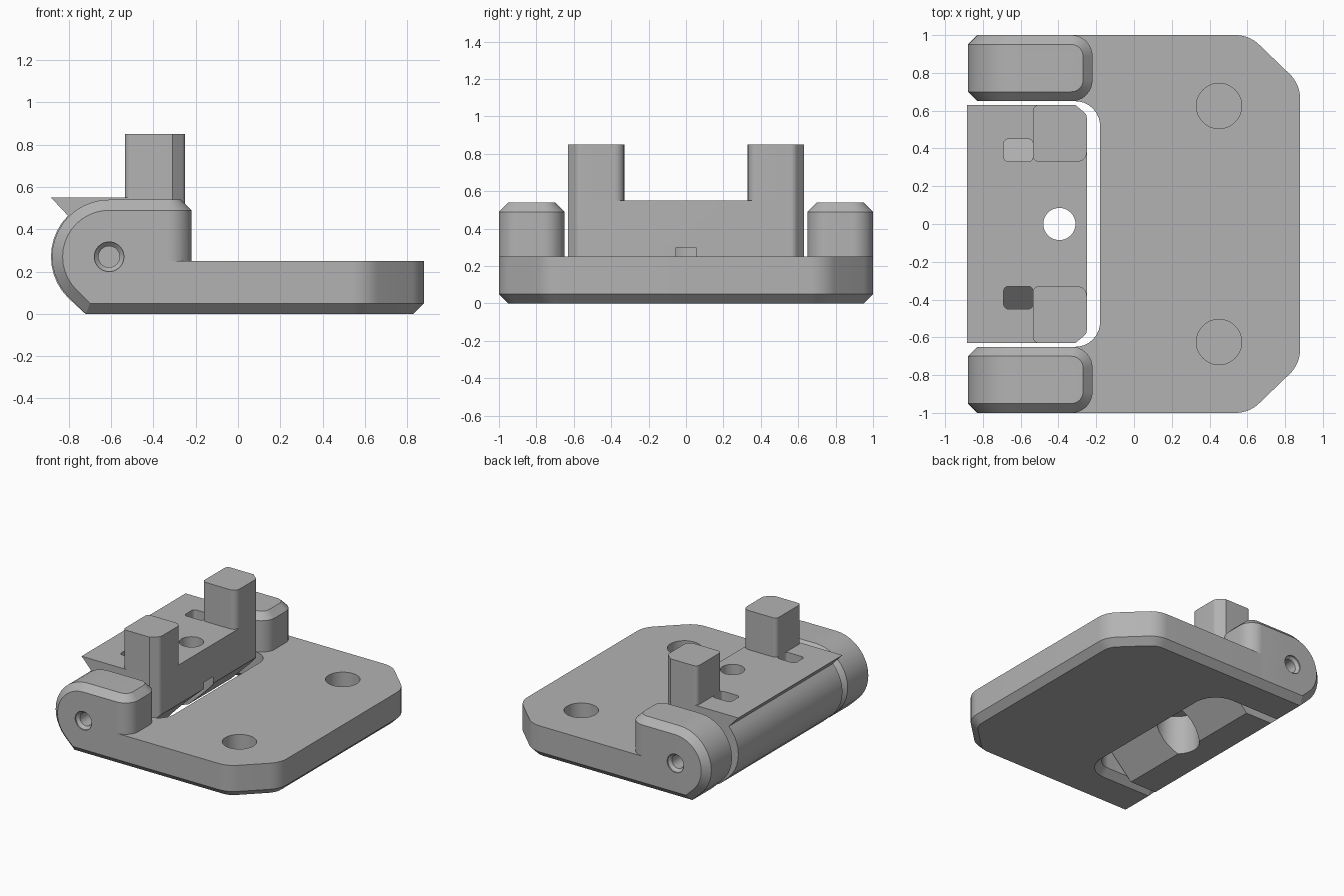
import bpy, bmesh, math
from mathutils import Vector

if "Cube" in bpy.data.objects:
    bpy.data.objects.remove(bpy.data.objects["Cube"])

grey = bpy.data.materials.new("plain_grey")
grey.diffuse_color = (0.45, 0.45, 0.45, 1)
grey.use_nodes = True
grey.node_tree.nodes["Principled BSDF"].inputs["Base Color"].default_value = grey.diffuse_color


def rounded(corners, steps=8):
    """Polygon from (x, y, radius) corners, each filleted by an arc."""
    out, n = [], len(corners)
    for i, (x, y, r) in enumerate(corners):
        p = Vector((x, y))
        if r == 0:
            out.append(p)
            continue
        a = (Vector(corners[i - 1][:2]) - p).normalized()
        b = (Vector(corners[(i + 1) % n][:2]) - p).normalized()
        half = a.angle(b) / 2
        centre = p + (a + b).normalized() * (r / math.sin(half))
        start = p + a * (r / math.tan(half)) - centre
        end = p + b * (r / math.tan(half)) - centre
        for k in range(steps + 1):
            t = k / steps
            d = start.lerp(end, t).normalized() if 0 < t < 1 else start.normalized() if t == 0 else end.normalized()
            out.append(centre + d * r)
    return out


def inset(pts, d):
    """Move every edge of a counter-clockwise polygon inward by d."""
    out, n = [], len(pts)
    for i, p in enumerate(pts):
        e1 = (p - pts[i - 1]).normalized()
        e2 = (pts[(i + 1) % n] - p).normalized()
        n1, n2 = Vector((-e1.y, e1.x)), Vector((-e2.y, e2.x))
        out.append(p + (n1 + n2) * (d / (1 + n1.dot(n2))))
    return out


def prism(name, pts, levels, axis="z"):
    """Stack insets of an outline at (position, inset) levels along z or y."""
    area = sum(pts[i - 1].x * p.y - p.x * pts[i - 1].y for i, p in enumerate(pts))
    if area < 0:
        pts = pts[::-1]
    bm = bmesh.new()
    rings = []
    for pos, d in levels:
        ring = inset(pts, d) if d else pts
        rings.append([bm.verts.new((p.x, p.y, pos) if axis == "z" else (p.x, pos, p.y)) for p in ring])
    bm.faces.new(rings[0])
    bm.faces.new(rings[-1])
    n = len(pts)
    for lo, hi in zip(rings, rings[1:]):
        for i in range(n):
            bm.faces.new((lo[i - 1], lo[i], hi[i], hi[i - 1]))
    bmesh.ops.recalc_face_normals(bm, faces=bm.faces)
    me = bpy.data.meshes.new(name)
    bm.to_mesh(me)
    bm.free()
    me.materials.append(grey)
    ob = bpy.data.objects.new(name, me)
    bpy.context.collection.objects.link(ob)
    return ob


def circle(x, y, r, n=40):
    return [Vector((x + r * math.cos(math.tau * i / n), y + r * math.sin(math.tau * i / n))) for i in range(n)]


def combine(ob, tool, op="DIFFERENCE"):
    """Apply a boolean and remove the tool."""
    m = ob.modifiers.new("cut", "BOOLEAN")
    m.operation, m.solver, m.object = op, "EXACT", tool
    bpy.context.view_layer.objects.active = ob
    bpy.ops.object.modifier_apply(modifier=m.name)
    bpy.data.objects.remove(tool)


def hinge_arc(r):
    """Rear of the hinge: from the top, round the pivot, to the 45 degree foot."""
    return [Vector((PX + r * math.cos(math.radians(a)), PZ + r * math.sin(math.radians(a))))
            for a in range(90, 226, 9)]


PX, PZ = -0.61, 0.27

# Base plate with hinge slot and chamfered lower edge
outline = [(-0.5, -1, 0), (0.61, -1, 0.18), (0.88, -0.74, 0.18), (0.88, 0.74, 0.18), (0.61, 1, 0.18),
           (-0.5, 1, 0), (-0.5, 0.65, 0), (-0.18, 0.65, 0.13), (-0.18, -0.65, 0.13), (-0.5, -0.65, 0)]
plate = prism("base_plate", rounded(outline), [(0, 0.05), (0.05, 0), (0.25, 0)])
for s in (1, -1):
    combine(plate, prism("recess", circle(0.45, s * 0.625, 0.12), [(0.05, 0), (0.4, 0)]))

# Hinge ears with pivot holes
ears = []
for side, s in (("back", 1), ("front", -1)):
    arm = hinge_arc(0.27) + [Vector(p) for p in ((-0.72, 0), (-0.1, 0), (-0.1, 0.54))]
    ear = prism(side + "_ear", arm,
                [(s * 0.65, 0.05), (s * 0.70, 0), (s * 0.95, 0), (s * 1.0, 0.05)], "y")
    foot = rounded([(-1.1, s * 0.65, 0), (-0.22, s * 0.65, 0.11), (-0.22, s, 0.11), (-1.1, s, 0)])
    combine(ear, prism("ear_trim", foot, [(-0.2, 0), (0.49, 0), (0.54, 0.05)]), "INTERSECT")
    combine(ear, prism("pivot", circle(PX, PZ, 0.07), [(s * 1.02, 0), (s * 0.99, 0), (s * 0.97, 0.02),
                                                       (s * 0.6, 0.02)], "y"))
    ears.append(ear)

# Swinging block, rounded behind and sloped beneath for clearance
side_profile = [Vector((-0.885, 0.55))] + [p for p in hinge_arc(0.275) if p.x < -0.79]
side_profile += [Vector(p) for p in ((-0.722, 0), (-0.5, 0), (-0.25, 0.25), (-0.25, 0.55))]
block = prism("hinge_block", side_profile, [(-0.63, 0), (0.63, 0)], "y")
trim = rounded([(-1, -0.7, 0), (-0.31, -0.7, 0), (-0.31, -0.63, 0), (-0.25, -0.58, 0.04),
                (-0.25, 0.58, 0.04), (-0.31, 0.63, 0), (-0.31, 0.7, 0), (-1, 0.7, 0)])
combine(block, prism("block_trim", trim, [(-0.2, 0), (0.8, 0)]), "INTERSECT")

# Screw hole and its wider bore below
combine(block, prism("screw_hole", circle(-0.395, 0, 0.085), [(-0.1, 0), (0.8, 0)]))
combine(block, prism("wide_bore", circle(-0.395, 0, 0.155), [(-0.1, 0), (0.3, 0)]))

# Small pockets with slanted floors
for s in (1, -1):
    pocket = prism("pocket", rounded([(-0.69, s * 0.33, 0.025), (-0.535, s * 0.33, 0.025),
                                      (-0.535, s * 0.45, 0.025), (-0.69, s * 0.45, 0.025)], 4),
                   [(0.4, 0), (0.7, 0)])
    for v in pocket.data.vertices:
        if v.co.z < 0.5:
            v.co.z = 0.45 - (abs(v.co.y) - 0.33)
    combine(block, pocket)

# Upright posts on the block
posts = []
for side, s in (("back", 1), ("front", -1)):
    foot = rounded([(-0.535, s * 0.33, 0.03), (-0.25, s * 0.33, 0.05), (-0.25, s * 0.58, 0.04),
                    (-0.31, s * 0.63, 0), (-0.535, s * 0.63, 0.03)])
    posts.append(prism(side + "_post", foot, [(0.53, 0), (0.85, 0)]))

# Smooth the curved walls while keeping edges sharp
bpy.ops.object.select_all(action="DESELECT")
for ob in [plate, block] + ears + posts:
    ob.select_set(True)
bpy.context.view_layer.objects.active = plate
bpy.ops.object.shade_smooth_by_angle(angle=math.radians(25))
